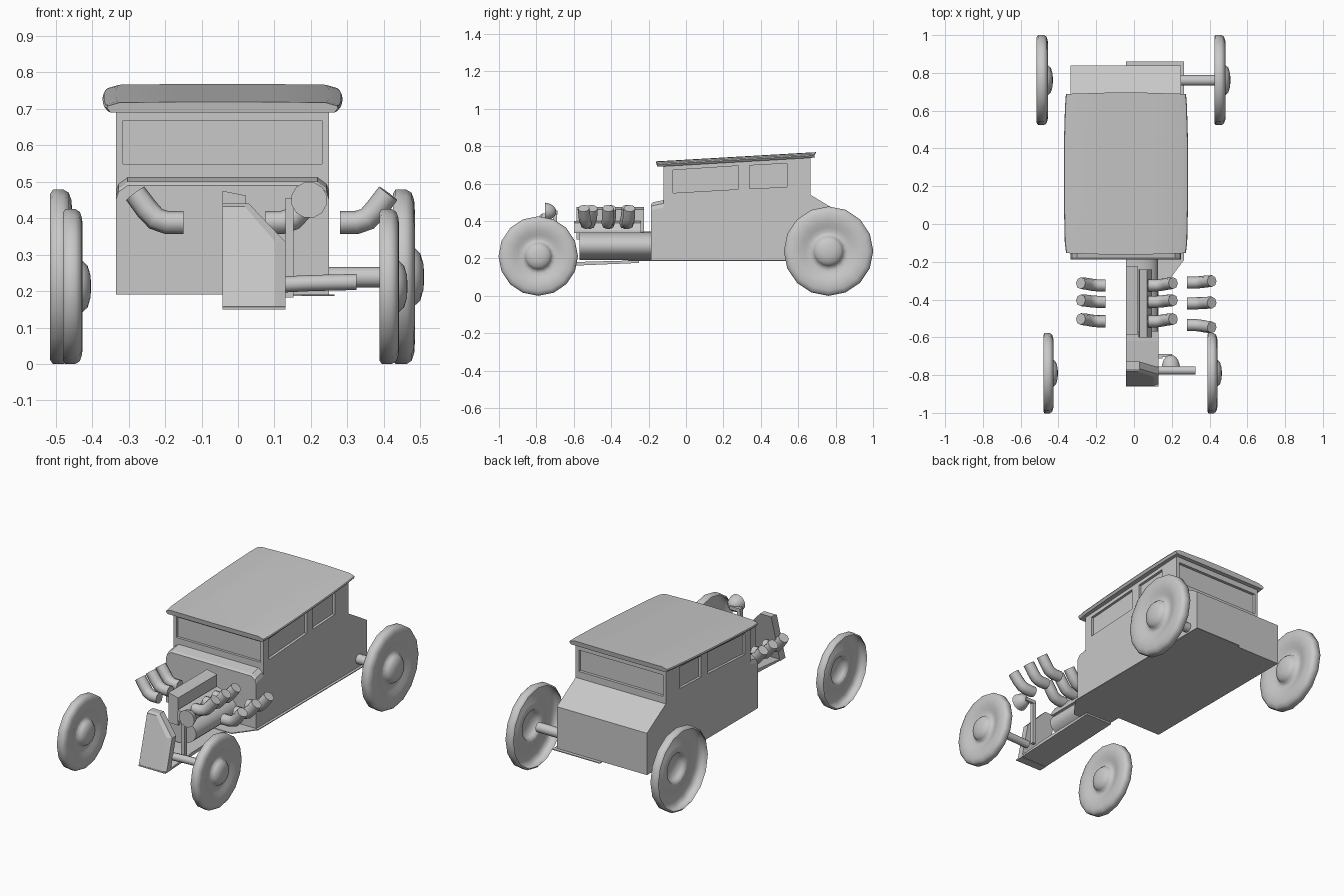
import bpy, bmesh, math
from mathutils import Vector

if "Cube" in bpy.data.objects:
    bpy.data.objects.remove(bpy.data.objects["Cube"])

MID = -0.0425          # centre line of the body
grey = bpy.data.materials.new("plain_grey")
grey.diffuse_color = (0.58, 0.58, 0.58, 1)
grey.use_nodes = True
grey.node_tree.nodes["Principled BSDF"].inputs["Base Color"].default_value = grey.diffuse_color


def finish(name, bm, smooth=None):
    bmesh.ops.recalc_face_normals(bm, faces=bm.faces)
    me = bpy.data.meshes.new(name)
    bm.to_mesh(me)
    bm.free()
    me.materials.append(grey)
    ob = bpy.data.objects.new(name, me)
    bpy.context.collection.objects.link(ob)
    if smooth:
        bpy.ops.object.select_all(action='DESELECT')
        ob.select_set(True)
        bpy.context.view_layer.objects.active = ob
        bpy.ops.object.shade_smooth_by_angle(angle=math.radians(smooth))
    return ob


def loft(name, rings, caps=True, smooth=None):
    """Skin a list of equal closed rings."""
    bm = bmesh.new()
    vs = [[bm.verts.new(p) for p in r] for r in rings]
    n = len(rings[0])
    for a, b in zip(vs, vs[1:]):
        for i in range(n):
            j = (i + 1) % n
            bm.faces.new((a[i], a[j], b[j], b[i]))
    if caps:
        bm.faces.new(vs[0])
        bm.faces.new(vs[-1])
    return finish(name, bm, smooth)


def prism(name, pts, axis, a, b, smooth=None):
    """Extrude a 2D outline along x, y or z from a to b."""
    def put(p, d):
        return {'x': (d, p[0], p[1]), 'y': (p[0], d, p[1]), 'z': (p[0], p[1], d)}[axis]
    return loft(name, [[put(p, a) for p in pts], [put(p, b) for p in pts]], True, smooth)


def box(name, x, y, z):
    return prism(name, [(x[0], y[0]), (x[1], y[0]), (x[1], y[1]), (x[0], y[1])], 'z', *z)


def tube(name, path, radii, sides=8, caps=True, smooth=50):
    pts = [Vector(p) for p in path]
    rings = []
    for i, p in enumerate(pts):
        d = (pts[min(i + 1, len(pts) - 1)] - pts[max(i - 1, 0)]).normalized()
        u = d.orthogonal().normalized() if abs(d.y) > 0.9 else d.cross(Vector((0, 1, 0))).normalized()
        v = d.cross(u)
        rings.append([p + radii[i] * (u * math.cos(k * math.tau / sides) + v * math.sin(k * math.tau / sides))
                      for k in range(sides)])
    return loft(name, rings, caps, smooth)


def mirror_x(x):
    return 2 * MID - x


# Cabin with trunk
cabin = prism("cabin", [(-.12, .19), (-.12, .70), (.665, .745), (.665, .54), (.84, .435), (.84, .19)],
              'x', -.335, .25)

# Recessed windows cut into the cabin
side_windows = [[(-.07, .55), (.28, .57), (.28, .695), (-.07, .672)],
                [(.34, .573), (.54, .582), (.54, .708), (.34, .697)]]
cutters = []
for pts in side_windows:
    cutters.append(prism("side_window_cutter", pts, 'x', .235, .30))
    cutters.append(prism("side_window_cutter", pts, 'x', mirror_x(.235), mirror_x(.30)))
cutters.append(box("windshield_cutter", (-.315, .23), (-.2, -.105), (.548, .668)))
cutters.append(box("rear_window_cutter", (-.315, .23), (.648, .75), (.58, .705)))
for c in cutters:
    c.hide_render = True
    c.hide_viewport = True
    m = cabin.modifiers.new("window", 'BOOLEAN')
    m.operation = 'DIFFERENCE'
    m.solver = 'EXACT'
    m.object = c

# Cowl with rounded upper corners
def cowl_ring(y, top):
    half = [(.2925, .19), (.2925, top - .04), (.285, top - .018), (.26, top)]
    return [(MID + x, y, z) for x, z in half] + [(MID - x, y, z) for x, z in reversed(half)]

loft("cowl", [cowl_ring(-.188, .490), cowl_ring(-.178, .500), cowl_ring(-.119, .512)])

# Crowned roof slab, rising to the back
def roof_ring(y, w, bow=.008):
    z = .69 + (y + .155) * .058
    sec = [(-.97, 0), (-1, .012), (-.99, .018), (-.89, .027), (-.4, .029), (0, .029),
           (.4, .029), (.89, .027), (.99, .018), (1, .012), (.97, 0)]
    s = 1 if y > .27 else -1
    return [(MID + u * w, y + s * bow * (1 - u * u) * (abs(y - .27) > .4), z + d) for u, d in sec]

loft("roof", [roof_ring(y, w) for y, w in
              [(-.154, .317), (-.10, .324), (.08, .328), (.27, .329), (.45, .328), (.62, .323), (.688, .318)]],
     smooth=30)

# One-sided chassis plate that flares out under the cabin, with a dropped nose
prism("chassis_plate", [(MID, -.31), (.175, -.31), (.265, -.19), (.265, .86), (MID, .86)], 'z', .186, .191)
prism("chassis_nose", [(-.86, .150), (-.25, .176), (-.25, .190), (-.62, .180), (-.86, .157)], 'x', MID, .13)

# Slanted half grille with cut corner
def grille_ring(shift, g):
    out = [(MID, .15), (.13 - g, .15), (.13 - g, .335), (.03 - g * .4, .44 - g * .3), (MID, .44 - g * .3)]
    return [(x, -.86 + (z - .15) * .28 + shift, z) for x, z in out]

loft("grille", [grille_ring(0, .028), grille_ring(.012, 0), grille_ring(.05, 0)])

# Engine: half-round sump, centre block and valve cover
arc = [(MID + .17 * math.sin(t) ** .7, .268 - .077 * math.cos(t)) for t in [i * math.pi / 14 for i in range(14)]]
arc.append((MID, .345))
prism("engine_sump", arc, 'y', -.57, -.18, smooth=40)
prism("engine_block", [(MID, .30), (.022, .30), (.022, .462), (MID, .475)], 'y', -.585, -.225)
prism("valve_cover", [(.025, .335), (.095, .335), (.095, .35), (.07, .39), (.03, .40)], 'y', -.60, -.24)

# Bent exhaust stubs, three rows of three
def stubs(name, x0, sgn, ys):
    for y, tip in ys:
        path = [(x0, y, .388), (x0 + sgn * .045, y, .388), (x0 + sgn * .075, y + tip * .3, .398),
                (x0 + sgn * .10, y + tip * .7, .425), (x0 + sgn * .132, y + tip, .468)]
        tube(name, path, [.032, .032, .032, .032, .031], 8)

rows = [(-.325, .012), (-.412, .008), (-.515, .012)]
stubs("exhaust_left", -.15, -1, rows)
stubs("exhaust_middle", .075, 1, rows)
stubs("exhaust_right", .28, 1, [(-.31, .008), (-.42, .004), (-.535, -.012)])

# Axle stubs
tube("front_axle", [(.12, -.775, .218), (.2, -.775, .222), (.325, -.775, .225)], [.022] * 3, 10)
tube("rear_axle", [(.24, .76, .238), (.30, .76, .238), (.425, .76, .238)], [.028] * 3, 12)

# Headlight on its post
box("headlight_post", (.13, .152), (-.712, -.69), (.183, .455))
box("headlight_bracket", (.13, .20), (-.705, -.688), (.435, .455))
tube("headlight", [(.195, y, .45) for y in (-.695, -.705, -.72, -.74, -.755)],
     [.012, .028, .040, .047, .05], 12)

# Open-backed wheels: revolved tyre, dish and hub
def wheel(name, x, y, r, w):
    prof = [(.955, .0), (1, .12), (1, .62), (.965, .85), (.88, .97), (.76, 1.0), (.64, .93), (.53, .76),
            (.44, .68), (.36, .72), (.33, 1.0), (.27, 1.25), (.15, 1.39), (.03, 1.43)]
    rings = [[(x + d * w, y + r * q * math.cos(a), r + r * q * math.sin(a))
              for a in [k * math.tau / 16 for k in range(16)]] for q, d in prof]
    ob = loft(name, rings, caps=False)
    bm = bmesh.new()
    bm.from_mesh(ob.data)
    edges = [e for e in bm.edges if e.is_boundary and all(v.co.x > x + w for v in e.verts)]
    bmesh.ops.contextual_create(bm, geom=edges)
    bmesh.ops.recalc_face_normals(bm, faces=bm.faces)
    # outward side of the shell faces +x
    if sum(f.normal.x * f.calc_area() for f in bm.faces) < 0:
        bmesh.ops.reverse_faces(bm, faces=bm.faces)
    for f in bm.faces:
        f.smooth = True
    bm.to_mesh(ob.data)
    bm.free()

wheel("front_wheel_right", .388, -.79, .2125, .054)
wheel("front_wheel_left", -.48, -.79, .2125, .054)
wheel("rear_wheel_right", .425, .762, .239, .06)
wheel("rear_wheel_left", -.515, .762, .239, .06)
